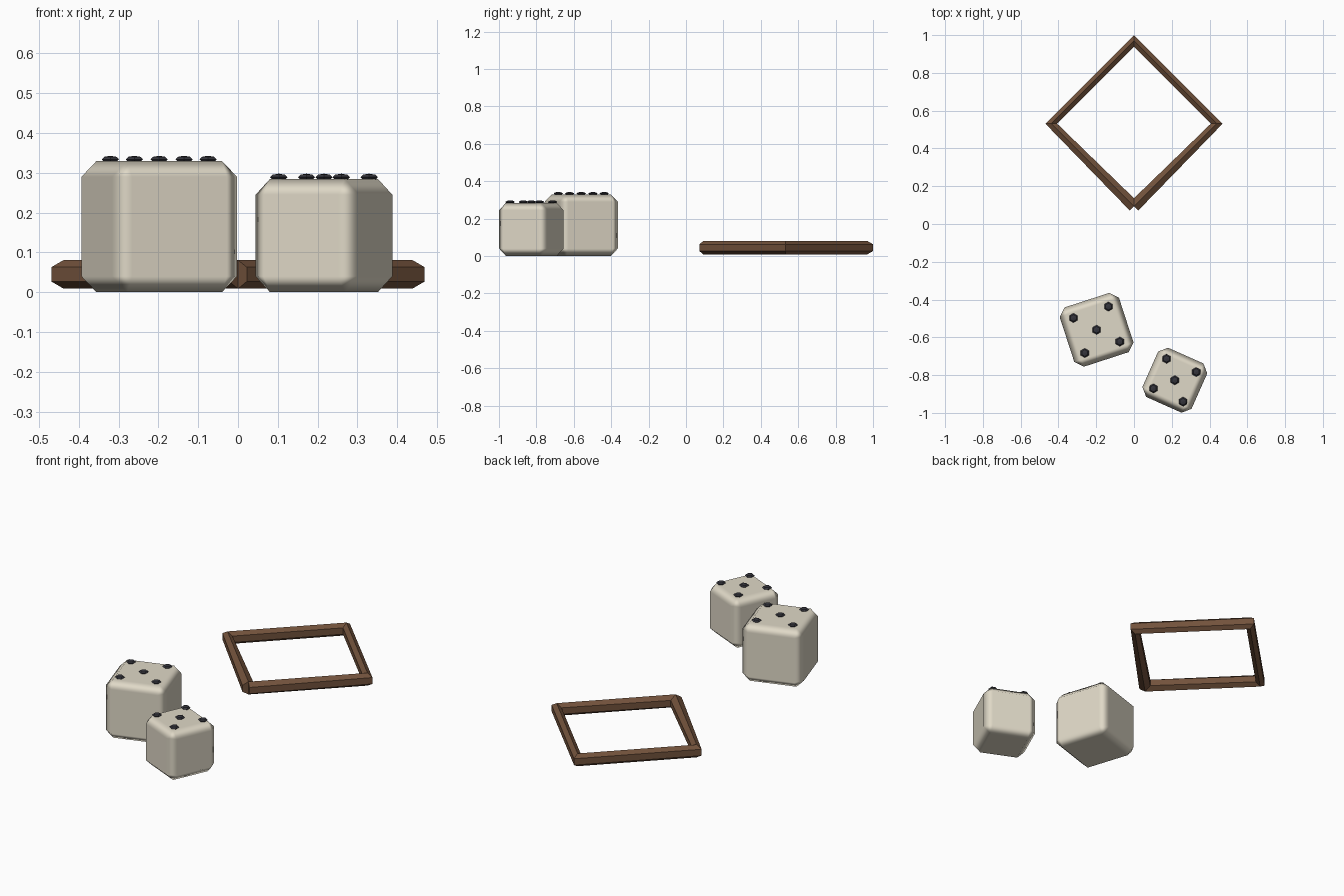
import bpy, bmesh
from math import cos, sin, radians, sqrt
from mathutils import Matrix, Vector

if "Cube" in bpy.data.objects:
    bpy.data.objects.remove(bpy.data.objects["Cube"])


def material(name, rgb):
    m = bpy.data.materials.new(name)
    m.diffuse_color = (*rgb, 1)
    m.use_nodes = True
    m.node_tree.nodes["Principled BSDF"].inputs["Base Color"].default_value = m.diffuse_color
    return m


IVORY = material("ivory", (0.74, 0.69, 0.57))
BLACK = material("black", (0.035, 0.035, 0.045))
WOOD = material("wood", (0.17, 0.085, 0.045))


def make_object(name, bm, mat):
    bmesh.ops.recalc_face_normals(bm, faces=bm.faces[:])
    me = bpy.data.meshes.new(name)
    bm.to_mesh(me)
    bm.free()
    me.materials.append(mat)
    ob = bpy.data.objects.new(name, me)
    bpy.context.collection.objects.link(ob)
    return ob


def die(name, x, y, size, angle, spacing):
    # chamfered cube body
    bm = bmesh.new()
    bmesh.ops.create_cube(bm, size=size)
    for f in bm.faces:
        f.smooth = True
    body = make_object(name, bm, IVORY)
    body.location = (x, y, size / 2)
    body.rotation_euler.z = radians(angle)
    bev = body.modifiers.new("chamfer", 'BEVEL')
    bev.width = 0.04
    bev.segments = 1
    bev.harden_normals = True
    # five flattened six-sided pips on top
    bm = bmesh.new()
    s = spacing / 2
    turn = Matrix.Rotation(radians(angle), 3, 'Z')
    for px, py in ((0, 0), (s, s), (-s, s), (s, -s), (-s, -s)):
        p = turn @ Vector((px, py, 0))
        mat = Matrix.Translation((x + p.x, y + p.y, size + 0.004)) @ Matrix.Diagonal((1, 1, 0.36, 1))
        bmesh.ops.create_uvsphere(bm, u_segments=6, v_segments=4, radius=0.025, matrix=mat)
    make_object(name + "_pips", bm, BLACK)


die("large_die", -0.198, -0.56, 0.33, 18, 0.195)
die("small_die", 0.216, -0.827, 0.285, -24, 0.172)

# diamond frame: hexagonal section swept along an open square path
a, cy, cz, r = 0.438, 0.531, 0.045, 0.036
q = sqrt(0.5)
path = [((0, -a), (-q, -q)), ((-a, 0), (-1, 0)), ((0, a), (0, 1)),
        ((a, 0), (1, 0)), ((0, -a), (q, -q))]
bm = bmesh.new()
rings = []
for (px, py), (ox, oy) in path:
    ring = []
    for k in range(6):
        t = radians(30 + 60 * k)
        ring.append(bm.verts.new((px + r * cos(t) * ox, cy + py + r * cos(t) * oy, cz + r * sin(t))))
    rings.append(ring)
for r0, r1 in zip(rings, rings[1:]):
    for k in range(6):
        j = (k + 1) % 6
        bm.faces.new((r0[k], r0[j], r1[j], r1[k]))
bm.faces.new(rings[0])
bm.faces.new(rings[-1])
make_object("diamond_frame", bm, WOOD)
